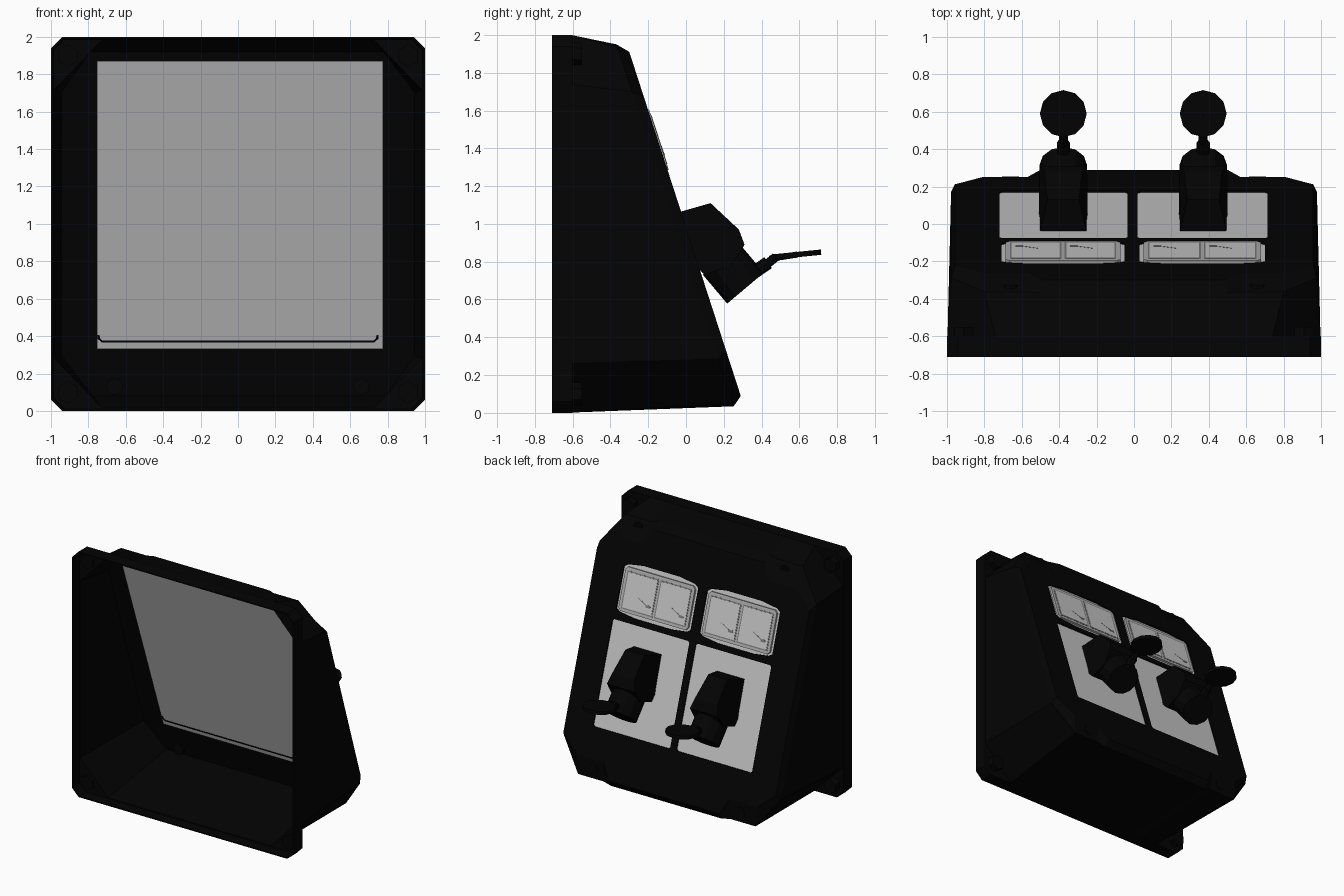
import bpy, bmesh, math
from mathutils import Vector

cube = bpy.data.objects.get("Cube")
if cube:
    bpy.data.objects.remove(cube)


def material(name, v):
    m = bpy.data.materials.new(name)
    m.use_nodes = True
    m.diffuse_color = (v, v, v, 1)
    bsdf = m.node_tree.nodes["Principled BSDF"]
    bsdf.inputs["Base Color"].default_value = (v, v, v, 1)
    bsdf.inputs["Roughness"].default_value = 0.8
    return m


BLACK = material("black plastic", 0.001)
GREY = material("panel grey", 0.58)
BEZEL = material("bezel grey", 0.43)
LINE = material("outline grey", 0.2)


def finish(name, bm, mat):
    bmesh.ops.remove_doubles(bm, verts=bm.verts, dist=0.0005)
    bmesh.ops.recalc_face_normals(bm, faces=bm.faces)
    mesh = bpy.data.meshes.new(name)
    bm.to_mesh(mesh)
    bm.free()
    mesh.materials.append(mat)
    ob = bpy.data.objects.new(name, mesh)
    bpy.context.collection.objects.link(ob)
    return ob


def loft(name, rings, mat):
    """Skin a chain of equal-length rings and cap both ends."""
    bm = bmesh.new()
    loops = [[bm.verts.new(p) for p in ring] for ring in rings]
    for a, b in zip(loops, loops[1:]):
        for i in range(len(a)):
            j = (i + 1) % len(a)
            bm.faces.new((a[i], a[j], b[j], b[i]))
    bm.faces.new(loops[0])
    bm.faces.new(loops[-1])
    return finish(name, bm, mat)


def rod(name, a, b, radius, sides, mat):
    a, b = Vector(a), Vector(b)
    d = b - a
    bm = bmesh.new()
    bmesh.ops.create_cone(bm, cap_ends=True, segments=sides, radius1=radius,
                          radius2=radius, depth=d.length)
    ob = finish(name, bm, mat)
    ob.rotation_mode = 'QUATERNION'
    ob.rotation_quaternion = d.to_track_quat('Z', 'Y')
    ob.location = (a + b) / 2
    return ob


# Sloped rear panel plane
SLOPE = 0.324
NORMAL = Vector((0, 1, SLOPE)).normalized()


def slope_y(z):
    return -0.30 + (1.91 - z) * SLOPE


def on_panel(x, z, off):
    return Vector((x, slope_y(z), z)) + NORMAL * off


def plate(name, outline, off, thick, mat):
    return loft(name, [[on_panel(x, z, o) for x, z in outline]
                       for o in (off, off + thick)], mat)


def inner_plate(name, outline, lift, thick, mat):
    """Plate on the inside, leaning slightly more than the rear panel."""
    return loft(name, [[(x, slope_y(z) - 0.095 - 0.03 * (z - 0.33) - o, z)
                        for x, z in outline] for o in (lift, lift + thick)], mat)


def rect(x0, x1, z0, z1, c=0.0):
    """Rectangle outline, with corners cut by c when given."""
    if not c:
        return [(x0, z0), (x1, z0), (x1, z1), (x0, z1)]
    return [(x0 + c, z0), (x1 - c, z0), (x1, z0 + c), (x1, z1 - c),
            (x1 - c, z1), (x0 + c, z1), (x0, z1 - c), (x0, z0 + c)]


# Hollow housing: rings run from the inner back, round the front rim, to the outer back
def ring(width, bottom, top, corner_x, corner_z, y, pocket=0.0):
    low, high = bottom + pocket, top - pocket
    half = [(0.5, bottom), (0.57, low), (corner_x, low), (width, bottom + corner_z),
            (width, top - corner_z), (corner_x, high), (0.57, high), (0.5, top)]
    pts = half + [(-x, z) for x, z in reversed(half)]
    return [(x, y(z) if callable(y) else y, z) for x, z in pts]


housing = loft("housing", [
    ring(0.945, 0.08, 1.92, 0.79, 0.22, lambda z: slope_y(z) - 0.085),
    ring(0.98, 0.02, 1.98, 0.73, 0.26, -0.63),
    ring(0.987, 0.013, 1.987, 0.93, 0.06, -0.63),
    ring(0.99, 0.01, 1.99, 0.935, 0.06, -0.71),
    ring(1.0, 0.0, 2.0, 0.94, 0.06, -0.71),
    ring(1.0, 0.0, 2.0, 0.94, 0.06, -0.60),
    ring(0.997, 0.002, 1.998, 0.74, 0.26, -0.60),
    ring(0.978, 0.035, 1.95, 0.80, 0.25, lambda z: slope_y(z) - 0.055, 0.015),
    ring(0.958, 0.09, 1.91, 0.81, 0.24, slope_y, 0.12),
], BLACK)


def cut_recess(outline, depth):
    """Sink a shallow pocket of the given outline into the rear panel."""
    cutter = plate("recess_cutter", outline, -depth, depth + 0.05, BLACK)
    cutter.hide_render = True
    mod = housing.modifiers.new("recess", 'BOOLEAN')
    mod.operation, mod.solver, mod.object = 'DIFFERENCE', 'EXACT', cutter
    graph = bpy.context.evaluated_depsgraph_get()
    housing.data = bpy.data.meshes.new_from_object(housing.evaluated_get(graph))
    housing.modifiers.remove(mod)
    bpy.data.objects.remove(cutter)


# Corner and pocket screws
for side, sx in (("left", 1), ("right", -1)):
    for level, z, pz, y0, y1 in (("bottom", 0.10, 0.13, 0.17, 0.255),
                                 ("top", 1.90, 1.87, -0.36, -0.325)):
        rod(f"corner_screw_{level}_{side}", (sx * 0.91, -0.65, z), (sx * 0.91, -0.55, z),
            0.06, 6, BLACK)
        rod(f"pocket_screw_{level}_{side}", (sx * 0.66, y0, pz), (sx * 0.66, y1, pz),
            0.045, 8, BLACK)

# Inner panel with its slot line
inner_plate("inner_panel", rect(-0.755, 0.775, 0.33, 1.87), -0.02, 0.02, GREY)
inner_plate("inner_slot", rect(-0.73, 0.73, 0.365, 0.376), 0.0, 0.004, BLACK)
for sx in (-1, 1):
    inner_plate("inner_slot_end", [(sx * 0.725, 0.365), (sx * 0.75, 0.385),
                                   (sx * 0.75, 0.405), (sx * 0.74, 0.405),
                                   (sx * 0.738, 0.39), (sx * 0.725, 0.376)],
                0.0, 0.004, BLACK)

# Recessed switch plates and twin gauges on the outside
DEPTH = 0.015
for side, x0, x1 in (("left", 0.02, 0.715), ("right", -0.718, -0.035)):
    opening = rect(x0, x1, 0.435, 1.215, 0.012)
    cut_recess(opening, DEPTH)
    plate(f"switch_plate_{side}", opening, -DEPTH, 0.004, GREY)
    a, b = x0 + 0.01, x1 - 0.015
    m = (a + b) / 2
    opening = [(a, 1.295), (a + 0.03, 1.275), (a + 0.17, 1.258), (b - 0.17, 1.258),
               (b - 0.03, 1.275), (b, 1.295), (b, 1.60), (b - 0.03, 1.62),
               (b - 0.17, 1.64), (a + 0.17, 1.64), (a + 0.03, 1.62), (a, 1.60)]
    cut_recess(opening, DEPTH)
    plate(f"gauge_mount_{side}", opening, -DEPTH, 0.004, GREY)
    plate(f"gauge_bezel_{side}", rect(a + 0.022, b - 0.022, 1.285, 1.605, 0.02),
          -DEPTH + 0.003, 0.018, BEZEL)
    for p0, p1 in ((a + 0.045, m - 0.008), (m + 0.008, b - 0.045)):
        plate(f"gauge_outline_{side}", rect(p0, p1, 1.305, 1.58), 0.005, 0.002, LINE)
        plate(f"gauge_face_{side}", rect(p0 + 0.009, p1 - 0.009, 1.314, 1.571),
              0.006, 0.003, GREY)
        n = p0 + 0.05
        plate(f"gauge_needle_{side}", [(n, 1.362), (n + 0.1, 1.41), (n + 0.1, 1.414),
                                       (n, 1.372)], 0.008, 0.002, LINE)
        plate(f"gauge_hub_{side}", rect(n - 0.02, n + 0.022, 1.36, 1.378),
              0.008, 0.003, LINE)

# Lever switches: block, barrel, collar, neck and round paddle
PROFILE = [(-0.045, 1.06, 0.125), (0.13, 1.11, 0.085), (0.28, 0.97, 0.1),
           (0.31, 0.89, 0.125), (0.24, 0.78, 0.13), (0.10, 0.73, 0.13), (0.03, 0.80, 0.13)]
for side, cx in (("left", 0.37), ("right", -0.378)):
    loft(f"switch_block_{side}", [[(cx + s * w, y, z) for y, z, w in PROFILE]
                                  for s in (-1, 1)], BLACK)
    rod(f"switch_barrel_{side}", (cx, 0.186, 0.813), (cx, 0.315, 0.66), 0.127, 12, BLACK)
    rod(f"lever_collar_{side}", (cx, 0.34, 0.73), (cx, 0.435, 0.795), 0.035, 8, BLACK)
    rod(f"lever_neck_{side}", (cx, 0.42, 0.78), (cx, 0.475, 0.825), 0.024, 8, BLACK)
    centre, up = Vector((cx, 0.59, 0.838)), Vector((0, -0.1, 1)).normalized()
    rod(f"lever_arm_{side}", (cx, 0.44, 0.815), centre, 0.016, 8, BLACK)
    rod(f"lever_paddle_{side}", centre - up * 0.014, centre + up * 0.014, 0.125, 12, BLACK)
